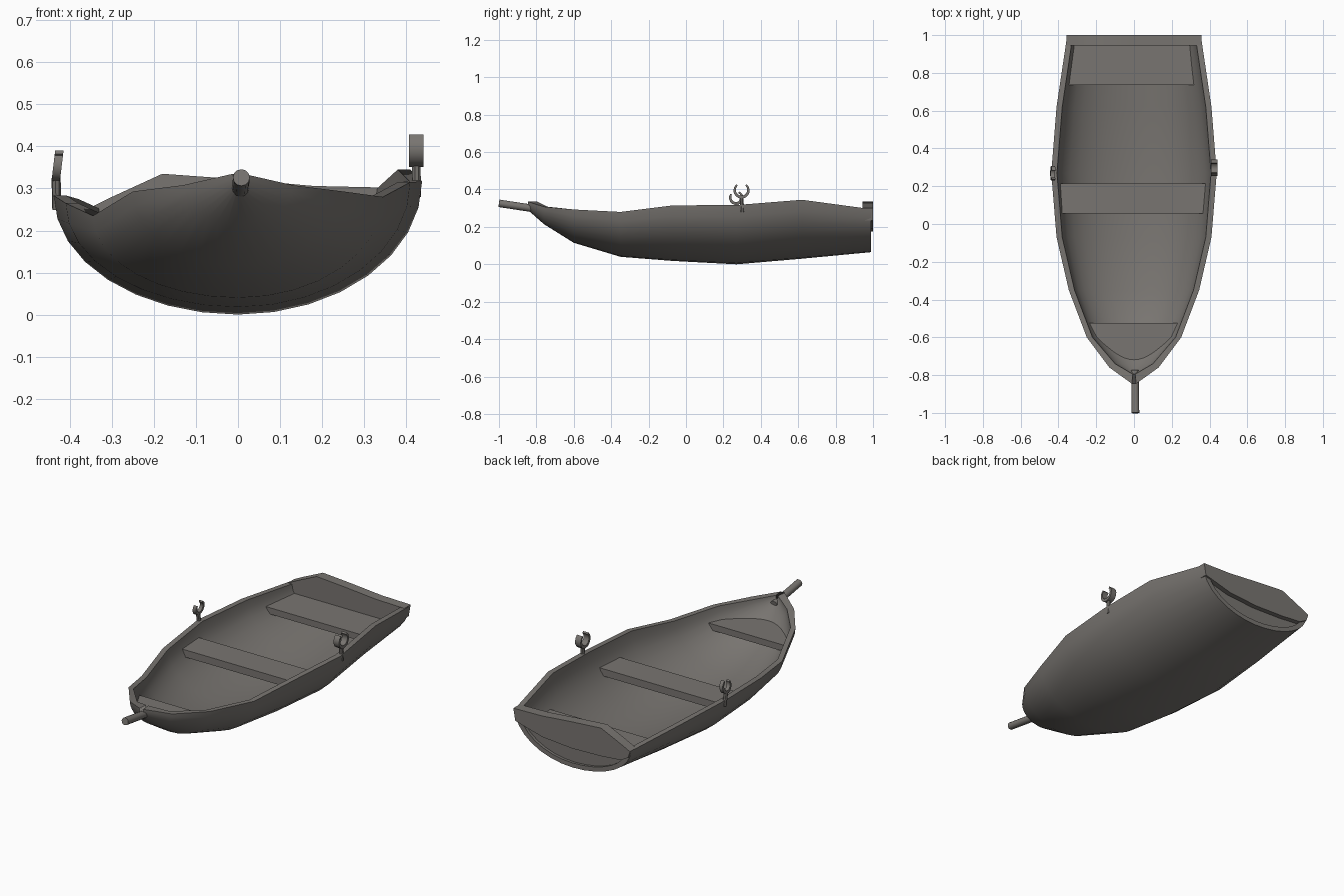
import bpy, bmesh, math
from mathutils import Vector

if "Cube" in bpy.data.objects:
    bpy.data.objects.remove(bpy.data.objects["Cube"])

mat = bpy.data.materials.new("weathered grey wood")
mat.diffuse_color = (0.19, 0.178, 0.165, 1)
mat.use_nodes = True
mat.node_tree.nodes["Principled BSDF"].inputs["Base Color"].default_value = mat.diffuse_color


def loft(name, rings, angle=35):
    """Skin closed rings of equal length, with capped ends."""
    bm = bmesh.new()
    rows = [[bm.verts.new(p) for p in r] for r in rings]
    n = len(rows[0])
    for a, b in zip(rows, rows[1:]):
        for i in range(n):
            j = (i + 1) % n
            bm.faces.new((a[i], a[j], b[j], b[i]))
    bm.faces.new(rows[0][::-1])
    bm.faces.new(rows[-1])
    bmesh.ops.recalc_face_normals(bm, faces=bm.faces)
    me = bpy.data.meshes.new(name)
    bm.to_mesh(me)
    bm.free()
    me.materials.append(mat)
    ob = bpy.data.objects.new(name, me)
    bpy.context.collection.objects.link(ob)
    bpy.ops.object.select_all(action='DESELECT')
    bpy.context.view_layer.objects.active = ob
    ob.select_set(True)
    bpy.ops.object.shade_smooth_by_angle(angle=math.radians(angle))
    return ob


def rod(name, a, b, r, sides=10):
    a, b = Vector(a), Vector(b)
    q = (b - a).to_track_quat('Z', 'Y')
    circle = [Vector((r * math.cos(2 * math.pi * i / sides), r * math.sin(2 * math.pi * i / sides), 0))
              for i in range(sides)]
    return loft(name, [[c + q @ p for p in circle] for c in (a, b)])


# Hull stations: y, half width, keel z, left gunwale z, right gunwale z
STATIONS = [(-0.845, 0.012, 0.29, 0.335, 0.335), (-0.76, 0.13, 0.215, 0.308, 0.308),
            (-0.60, 0.25, 0.115, 0.293, 0.293), (-0.35, 0.345, 0.04, 0.235, 0.28),
            (-0.07, 0.41, 0.018, 0.265, 0.315), (0.27, 0.438, 0.0, 0.283, 0.317),
            (0.62, 0.41, 0.03, 0.275, 0.345), (0.99, 0.355, 0.065, 0.25, 0.295)]


def station(y):
    for a, b in zip(STATIONS, STATIONS[1:]):
        if y <= b[0]:
            t = (y - a[0]) / (b[0] - a[0])
            return [p + (q - p) * t for p, q in zip(a, b)]
    return list(STATIONS[-1])


def section(y, w, k, gl, gr, n=16):
    """Rounded hull cross-section from left gunwale to right gunwale."""
    pts = []
    for i in range(n + 1):
        t = -math.pi / 2 + math.pi * i / n
        g = gl if t < 0 else gr
        pts.append(Vector((w * math.sin(t), y, g - (g - k) * math.cos(t))))
    return pts


def half(y, z, side, inset=0.014):
    """Hull half width at height z on one side."""
    _, w, k, gl, gr = station(y)
    g = gl if side < 0 else gr
    f = min(1, max(0, (g - z) / (g - k)))
    return max(0.003, w * math.sqrt(1 - f * f) - inset)


# Hull: outer and inner skins in one closed ring, joined by the gunwale rim
rings = []
for i, (y, w, k, gl, gr) in enumerate(STATIONS):
    inner_y = y + (0.05 if i == 0 else 0.02 if i == 1 else 0)
    inner = section(inner_y, max(0.006, w - 0.03), min(k + 0.025, gl - 0.01), gl, gr)
    rings.append(section(y, w, k, gl, gr) + inner[::-1])
loft("hull", rings, 42)


# Seats, trimmed to the hull sides
def seat(name, ys, top, thick):
    out = []
    for y in ys:
        keel = station(y)[2] + 0.012
        zb = max(top - thick, keel)
        zt = max(top, zb + 0.003)
        out.append([(-half(y, zb, -1), y, zb), (half(y, zb, 1), y, zb),
                    (half(y, zt, 1), y, zt), (-half(y, zt, -1), y, zt)])
    loft(name, out, 25)


seat("bow_seat", [-0.525, -0.6, -0.66, -0.71, -0.745], 0.225, 0.035)
seat("middle_seat", [0.055, 0.215], 0.22, 0.04)
seat("stern_seat", [0.735, 0.85, 0.96], 0.205, 0.035)

# Stern: recessed lower panel and wavy upper board
y, w, k, gl, gr = STATIONS[-1]
loft("stern_panel", [section(yy, w - 0.01, k + 0.005, gl - 0.01, gr - 0.01) for yy in (0.95, 0.972)])
top_edge = [(-0.357, 0.252), (-0.30, 0.28), (-0.18, 0.335), (0.0, 0.322), (0.18, 0.306), (0.357, 0.302)]
low_edge = [(0.345, 0.235), (0.18, 0.19), (0.0, 0.175), (-0.18, 0.18), (-0.30, 0.19), (-0.345, 0.215)]
loft("stern_board", [[(x, yy, z) for x, z in top_edge + low_edge] for yy in (0.945, 1.0)])

# Bow pole through the stem
rod("bow_pole", (0.005, -0.775, 0.292), (0.008, -1.0, 0.326), 0.02, 12)


# Oarlocks: short post with an open ring on top
def oarlock(name, base, centre, r, width, turn, lean):
    base, c = Vector(base), Vector(centre)
    rod(name + "_post", base, c + Vector((-lean * r, 0, -r)), 0.011, 8)
    out = []
    for i in range(13):
        t = math.radians(turn + 130 + 280 * i / 12)
        th = 0.008 * (0.6 + 0.4 * math.sin(math.pi * i / 12))
        ring = []
        for dx, dr in ((-1, -th), (1, -th), (1, th), (-1, th)):
            rr = r + dr
            dz = rr * math.sin(t)
            ring.append((c.x + dx * width / 2 + lean * dz, c.y + rr * math.cos(t), c.z + dz))
        out.append(ring)
    loft(name + "_fork", out)


oarlock("right_oarlock", (0.425, 0.30, 0.28), (0.424, 0.297, 0.396), 0.037, 0.034, 0, 0.0)
oarlock("left_oarlock", (-0.431, 0.28, 0.25), (-0.429, 0.268, 0.357), 0.032, 0.02, 15, 0.12)
